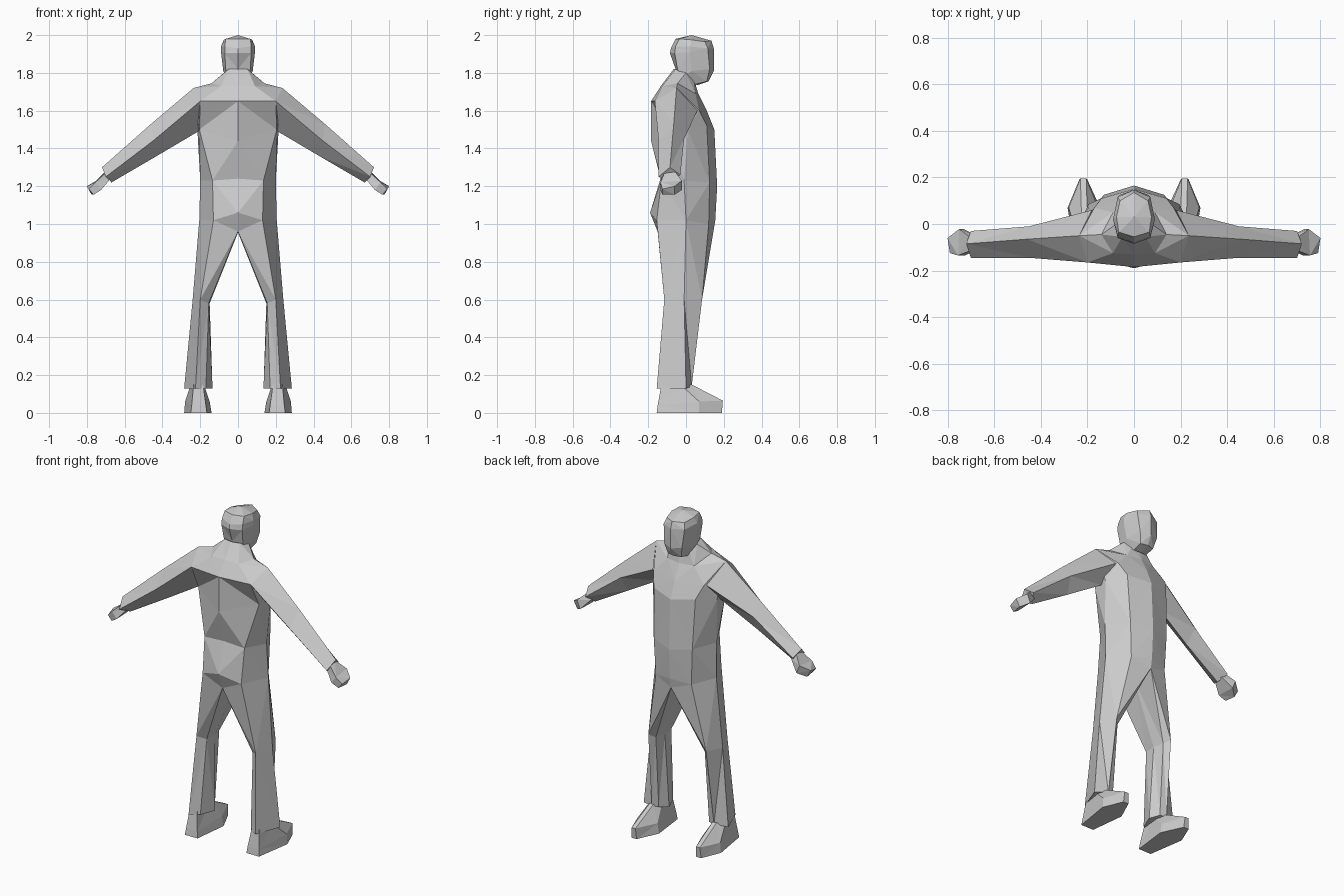
import bpy, bmesh

grey = bpy.data.materials.new("plain grey")
grey.diffuse_color = (0.6, 0.6, 0.6, 1)


def loft(name, rows, closed=True, caps=(False, False)):
    """Bridge rows of points into a flat-shaded half part, mirrored across x."""
    bm = bmesh.new()
    vs = [[bm.verts.new(p) for p in row] for row in rows]
    n = len(rows[0])
    for a, b in zip(vs, vs[1:]):
        for i in range(n if closed else n - 1):
            j = (i + 1) % n
            bm.faces.new((a[i], a[j], b[j], b[i]))
    if caps[0]:
        bm.faces.new(vs[0][::-1])
    if caps[1]:
        bm.faces.new(vs[-1])
    bmesh.ops.remove_doubles(bm, verts=bm.verts[:], dist=0.0005)
    bmesh.ops.triangulate(bm, faces=bm.faces[:], quad_method='SHORT_EDGE')
    # Mirror the half and weld the centre line
    geom = bm.verts[:] + bm.edges[:] + bm.faces[:]
    copy = bmesh.ops.duplicate(bm, geom=geom)["geom"]
    new_faces = [g for g in copy if isinstance(g, bmesh.types.BMFace)]
    for g in copy:
        if isinstance(g, bmesh.types.BMVert):
            g.co.x = -g.co.x
    bmesh.ops.reverse_faces(bm, faces=new_faces)
    bmesh.ops.remove_doubles(bm, verts=bm.verts[:], dist=0.0005)
    bmesh.ops.recalc_face_normals(bm, faces=bm.faces[:])
    me = bpy.data.meshes.new(name)
    bm.to_mesh(me)
    bm.free()
    me.materials.append(grey)
    ob = bpy.data.objects.new(name, me)
    bpy.context.collection.objects.link(ob)
    return ob


# Torso: rows run centre back, back corner, side, front corner, centre front
loft("torso", [
    [(0, -.15, .96), (.13, -.155, 1.02), (.205, 0, 1.02), (.12, .12, 1.0), (0, .145, .96)],
    [(0, -.19, 1.06), (.13, -.155, 1.02), (.205, 0, 1.02), (.12, .12, 1.0), (0, .155, 1.02)],
    [(0, -.135, 1.24), (.135, -.13, 1.23), (.2, -.01, 1.23), (.13, .125, 1.22), (0, .165, 1.2)],
    [(0, -.185, 1.44), (.205, -.09, 1.5), (.215, .01, 1.5), (.14, .11, 1.52), (0, .15, 1.5)],
    [(0, -.185, 1.65), (.2, -.165, 1.65), (.235, -.05, 1.72), (.17, .07, 1.6), (0, .11, 1.6)],
    [(0, -.13, 1.735), (.09, -.125, 1.73), (.14, -.045, 1.745), (.09, .05, 1.69), (0, .065, 1.69)],
    [(0, -.065, 1.82), (.05, -.055, 1.82), (.075, 0, 1.8), (.05, .04, 1.76), (0, .05, 1.74)],
], closed=False)

# Head: same order, from jaw to crown
loft("head", [
    [(0, -.05, 1.8), (.06, -.04, 1.8), (.07, 0, 1.79), (.045, .05, 1.74), (0, .06, 1.735)],
    [(0, -.055, 1.82), (.065, -.045, 1.82), (.078, .03, 1.81), (.045, .11, 1.755), (0, .12, 1.755)],
    [(0, -.085, 1.905), (.07, -.06, 1.905), (.09, .02, 1.91), (.06, .125, 1.82), (0, .147, 1.81)],
    [(0, -.08, 1.93), (.07, -.055, 1.94), (.09, .02, 1.94), (.07, .115, 1.93), (0, .147, 1.93)],
    [(0, -.055, 1.98), (.065, -.035, 1.98), (.075, .03, 1.975), (.06, .1, 1.965), (0, .135, 1.97)],
    [(0, .03, 2.0)] * 5,
], closed=False)

# Sleeves: back, top, front, bottom
loft("arms", [
    [(.2, -.165, 1.65), (.235, -.05, 1.72), (.18, .06, 1.6), (.21, -.03, 1.49)],
    [(.45, -.145, 1.44), (.46, -.065, 1.53), (.45, -.01, 1.45), (.43, -.06, 1.36)],
    [(.7, -.145, 1.25), (.72, -.085, 1.3), (.7, -.03, 1.26), (.67, -.08, 1.22)],
], caps=(False, True))

# Hands: wrist, knuckles with thumb side, fingertips
loft("hands", [
    [(.69, -.11, 1.28), (.7, -.06, 1.28), (.675, -.05, 1.24), (.675, -.11, 1.24)],
    [(.755, -.135, 1.22), (.75, -.022, 1.23), (.73, -.022, 1.18), (.725, -.135, 1.18)],
    [(.79, -.125, 1.185), (.8, -.06, 1.2), (.775, -.06, 1.155), (.765, -.125, 1.155)],
], caps=(True, True))

# Trouser legs: back, outer, front, inner front, crotch, inner back
loft("legs", [
    [(.13, -.155, 1.02), (.205, 0, 1.02), (.12, .12, 1.0), (0, .145, .96), (0, 0, .955), (0, -.15, .96)],
    [(.2, -.115, .6), (.24, -.01, .6), (.195, .085, .6), (.165, .055, .58), (.15, -.01, .58), (.155, -.08, .58)],
    [(.225, -.155, .13), (.285, 0, .13), (.21, .03, .14), (.17, .02, .14), (.135, -.03, .13), (.17, -.12, .13)],
], caps=(False, True))

# Shoes: sole outline, toe height, ankle
loft("shoes", [
    [(.165, -.155, 0), (.25, -.155, 0), (.285, .07, 0), (.235, .19, 0), (.2, .19, 0), (.14, .06, 0)],
    [(.17, -.15, .04), (.245, -.15, .04), (.28, .07, .06), (.23, .195, .065), (.205, .195, .065), (.15, .06, .06)],
    [(.185, -.13, .15), (.235, -.13, .15), (.25, -.03, .15), (.225, .03, .15), (.2, .03, .15), (.18, -.03, .15)],
], caps=(True, True))
